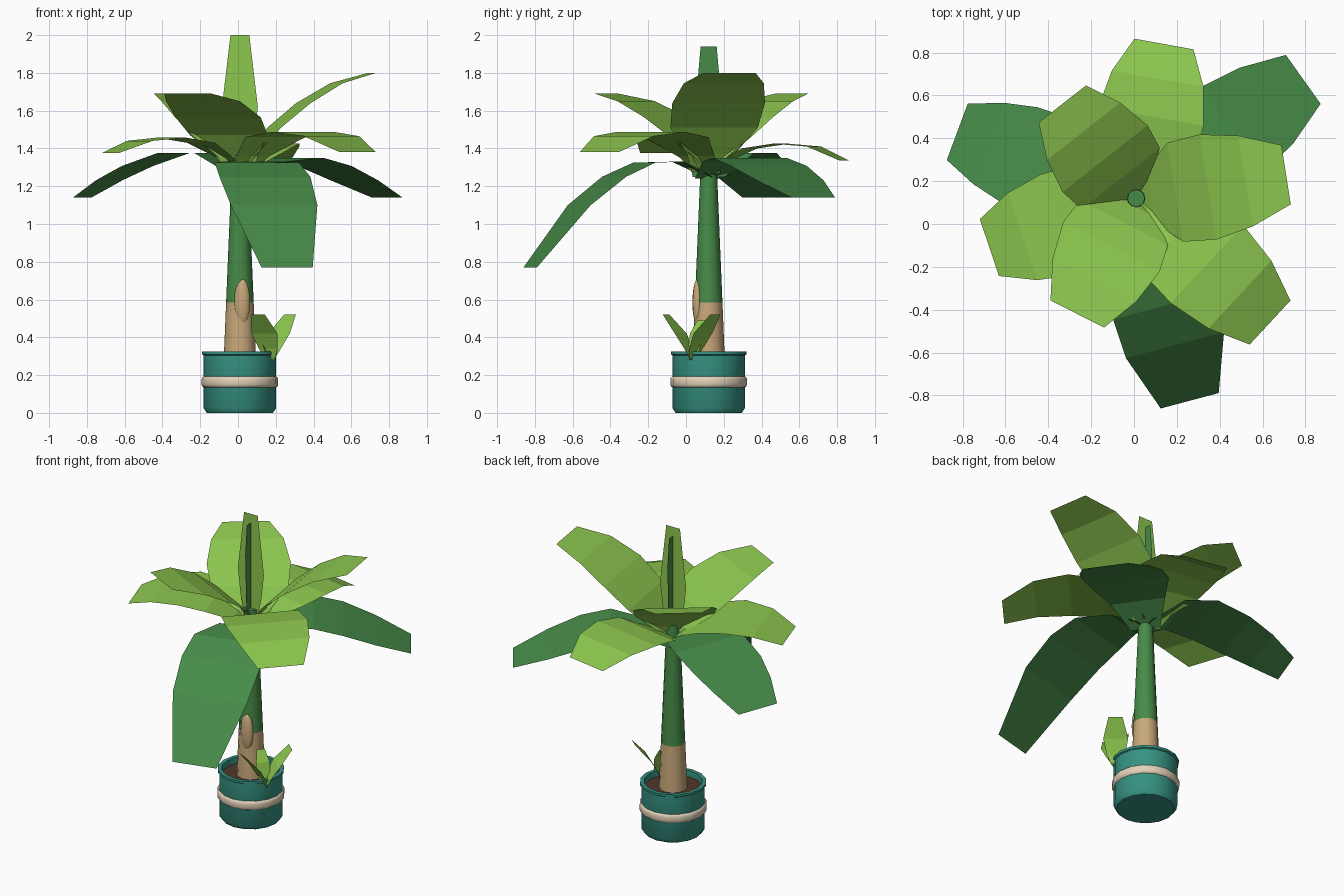
import bpy, bmesh, math
from mathutils import Vector

cube = bpy.data.objects.get("Cube")
if cube:
    bpy.data.objects.remove(cube, do_unlink=True)

CX, CY = 0.01, 0.12  # axis of the pot and stem


def material(name, *srgb):
    lin = [((c / 255 + 0.055) / 1.055) ** 2.4 for c in srgb] + [1]
    m = bpy.data.materials.new(name)
    m.use_nodes = True
    m.diffuse_color = lin
    m.node_tree.nodes["Principled BSDF"].inputs["Base Color"].default_value = lin
    return m


LIGHT = material("light green", 141, 199, 79)
DARK = material("dark green", 71, 139, 72)
TEAL = material("teal", 54, 147, 130)
CREAM = material("cream", 226, 210, 184)
TAN = material("tan", 200, 168, 122)
SOIL = material("soil brown", 82, 55, 44)


def finish(name, bm, mat, smooth=False):
    mesh = bpy.data.meshes.new(name)
    bm.to_mesh(mesh)
    bm.free()
    mesh.materials.append(mat)
    ob = bpy.data.objects.new(name, mesh)
    bpy.context.collection.objects.link(ob)
    if smooth:
        bpy.ops.object.select_all(action='DESELECT')
        ob.select_set(True)
        bpy.context.view_layer.objects.active = ob
        bpy.ops.object.shade_smooth_by_angle(angle=math.radians(40))
    return ob


def lathe(name, profile, mat, sides=16, cap_start=True, cap_end=True):
    """Revolve (radius, z) pairs around the plant axis."""
    bm = bmesh.new()
    rings = []
    for r, z in profile:
        rings.append([bm.verts.new((CX + r * math.cos(a), CY + r * math.sin(a), z))
                      for a in (2 * math.pi * i / sides for i in range(sides))])
    for low, high in zip(rings, rings[1:]):
        for i in range(sides):
            j = (i + 1) % sides
            bm.faces.new((low[i], low[j], high[j], high[i]))
    if cap_start:
        bm.faces.new(rings[0][::-1])
    if cap_end:
        bm.faces.new(rings[-1])
    return finish(name, bm, mat, True)


def strip(name, centres, widths, side, mat):
    """Flat-sided leaf blade along a midline."""
    bm = bmesh.new()
    rows = [(bm.verts.new(c + side * w / 2), bm.verts.new(c - side * w / 2))
            for c, w in zip(centres, widths)]
    for a, b in zip(rows, rows[1:]):
        bm.faces.new((a[0], a[1], b[1], b[0]))
    return finish(name, bm, mat)


# Blade width against distance along the leaf
WIDTHS = [(0, .18), (.13, .25), (.3, .46), (.5, .51), (.75, .45), (1, .28)]


def blade_width(t):
    for (t0, w0), (t1, w1) in zip(WIDTHS, WIDTHS[1:]):
        if t <= t1:
            return w0 + (w1 - w0) * (t - t0) / (t1 - t0)
    return WIDTHS[-1][1]


def leaf(name, mat, tip, reach, heights, base=(CX, CY), scale=1.0):
    """Leaf from base toward tip (x, y); reach and heights give its arch."""
    run = Vector((tip[0] - base[0], tip[1] - base[1], 0))
    out = run.normalized()
    side = Vector((out.y, -out.x, 0))
    pts = [Vector((*base, z)) + run * s for s, z in zip(reach, heights)]
    along = [0]
    for a, b in zip(pts, pts[1:]):
        along.append(along[-1] + (b - a).length)
    widths = [blade_width(min(d / along[-1], 1)) * scale for d in along]
    return strip(name, pts, widths, side, mat)


# Pot, rim, band and soil
lathe("pot", [(.175, 0), (.192, .025), (.192, .305), (.2, .31), (.2, .325),
              (.175, .325), (.172, .27)], TEAL, cap_end=False)
lathe("pot_band", [(.188, .133), (.199, .14), (.203, .15), (.203, .178),
                   (.199, .188), (.188, .195)], CREAM, cap_start=False, cap_end=False)
lathe("soil", [(.173, .26), (.173, .285)], SOIL)

# Stem in two colours
lathe("lower_stem", [(.086, .27), (.073, .585)], TAN, 12)
lathe("upper_stem", [(.073, .585), (.043, 1.3), (.04, 1.38)], DARK, 12)

# Bud scale on the front of the stem
bm = bmesh.new()
bmesh.ops.create_uvsphere(bm, u_segments=14, v_segments=10, radius=1)
bmesh.ops.scale(bm, vec=(.043, .028, .125), verts=bm.verts)
bmesh.ops.translate(bm, vec=(.022, .062, .585), verts=bm.verts)
finish("stem_bud", bm, TAN, True)

# Drooping dark leaves
leaf("dark_leaf_front", DARK, (.26, -.825), (0, .17, .36, .53, .725, 1),
     (1.25, 1.33, 1.325, 1.25, 1.1, .77))
leaf("dark_leaf_back_right", DARK, (.79, .675), (0, .19, .39, .575, .78, 1),
     (1.24, 1.33, 1.35, 1.307, 1.23, 1.14))
leaf("dark_leaf_back_left", DARK, (-.825, .43), (0, .21, .42, .65, .825, 1),
     (1.25, 1.375, 1.376, 1.307, 1.233, 1.14))

# Spreading light leaves
SPREAD = (0, .11, .3, .53, .775, 1)
leaf("spreading_leaf_front", LIGHT, (.635, -.46), SPREAD,
     (1.27, 1.36, 1.46, 1.487, 1.465, 1.38))
leaf("spreading_leaf_side", LIGHT, (-.675, -.11), SPREAD,
     (1.27, 1.35, 1.43, 1.457, 1.44, 1.376))
leaf("spreading_leaf_back", LIGHT, (.14, .84), SPREAD,
     (1.26, 1.33, 1.4, 1.425, 1.41, 1.335))

# Upright light leaves
RISE = (0, .06, .21, .42, .71, 1)
UPRIGHT = (1.27, 1.36, 1.47, 1.565, 1.65, 1.69)
leaf("raised_leaf_back", LIGHT, (-.335, .56), RISE, UPRIGHT)
leaf("raised_leaf_front", LIGHT, (-.265, -.42), RISE, UPRIGHT)
leaf("raised_leaf_side", LIGHT, (.71, .23), (0, .1, .26, .48, .73, 1),
     (1.27, 1.37, 1.51, 1.64, 1.745, 1.8))

# Young centre leaf made of two crossed blades
for name, mat, side, zs, ws in (
        ("young_leaf_wide", LIGHT, Vector((1, 0, 0)), (1.3, 1.45, 1.62, 2), (.08, .15, .19, .1)),
        ("young_leaf_narrow", DARK, Vector((0, 1, 0)), (1.3, 1.45, 1.75, 1.94), (.07, .1, .118, .085))):
    strip(name, [Vector((CX, CY, z)) for z in zs], ws, side, mat)

# Small shoot in the pot
for i, (tip, top) in enumerate((((.105, -.105), .52), ((.275, .155), .52), ((.11, .08), .49))):
    leaf(f"shoot_leaf_{i + 1}", LIGHT, tip, (0, .15, .45, 1),
         (.28, .34, .42, top), base=(.17, .035), scale=.3 if i < 2 else .18)
